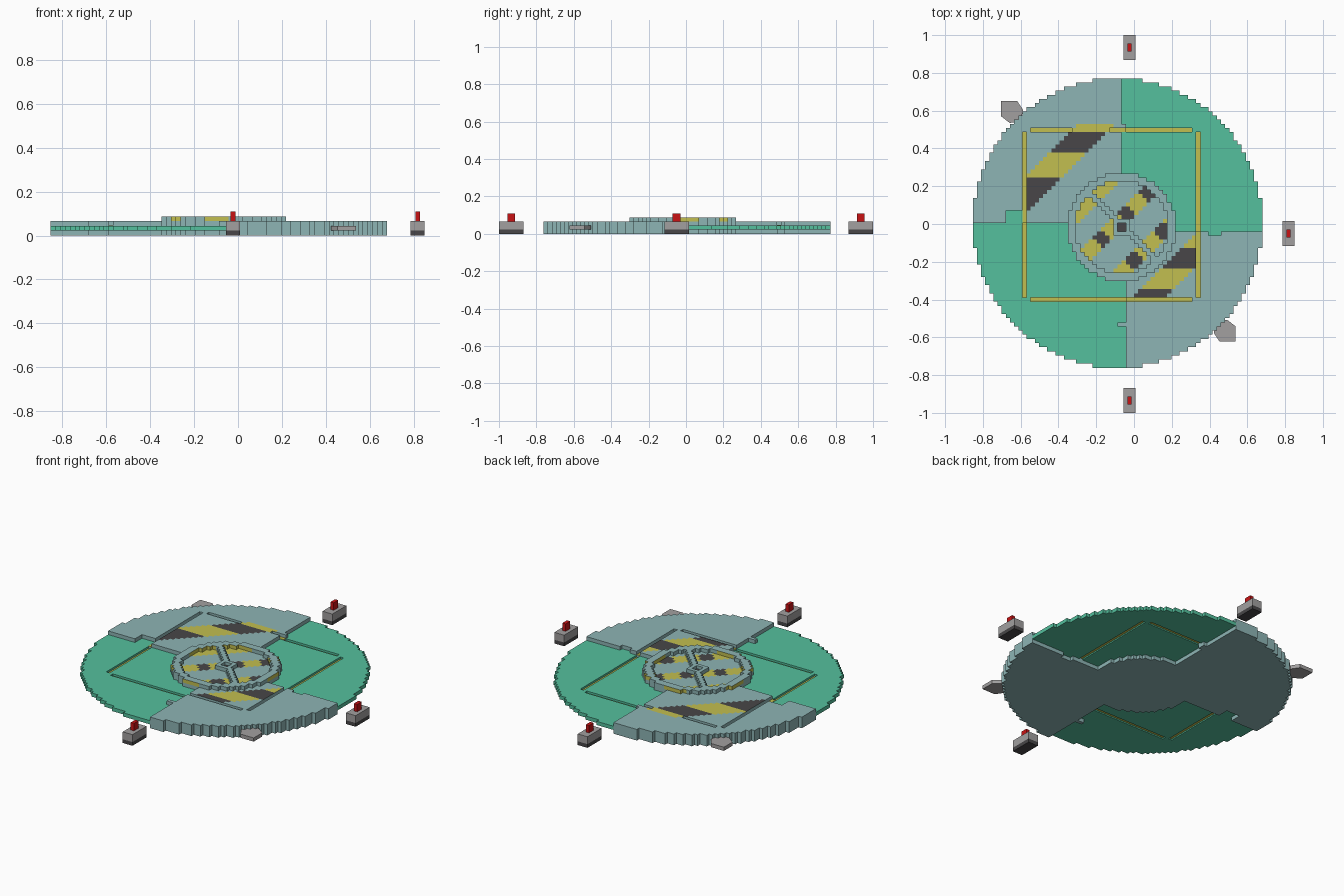
import bpy, bmesh, math

cube = bpy.data.objects.get("Cube")
if cube:
    bpy.data.objects.remove(cube, do_unlink=True)

V = 0.0219                 # block size
CX, CY = -0.087, 0.005     # disc centre
N = 35                     # disc radius in blocks

PALETTE = [
    ("teal_metal", (0.27, 0.46, 0.46)),
    ("green_panel", (0.09, 0.53, 0.34)),
    ("hazard_yellow", (0.54, 0.52, 0.08)),
    ("charcoal", (0.065, 0.062, 0.065)),
    ("stone_grey", (0.36, 0.35, 0.35)),
    ("lamp_red", (0.58, 0.006, 0.007)),
]
TEAL, GREEN, YELLOW, DARK, GREY, RED = range(6)
MATS = []
for name, rgb in PALETTE:
    m = bpy.data.materials.new(name)
    m.use_nodes = True
    m.diffuse_color = (*rgb, 1)
    m.node_tree.nodes["Principled BSDF"].inputs["Base Color"].default_value = (*rgb, 1)
    MATS.append(m)


def finish(name, bm):
    me = bpy.data.meshes.new(name)
    bm.to_mesh(me)
    bm.free()
    for m in MATS:
        me.materials.append(m)
    ob = bpy.data.objects.new(name, me)
    bpy.context.collection.objects.link(ob)
    return ob


def blocks(name, cells, paint, z0=0.0, dz=V):
    """Skin a set of (i, j, k) blocks; paint(x, y, k, normal) picks the colour."""
    bm = bmesh.new()
    verts = {}

    def vert(p):
        if p not in verts:
            verts[p] = bm.verts.new((CX + p[0] * V, CY + p[1] * V, z0 + p[2] * dz))
        return verts[p]

    for c in cells:
        x, y = CX + (c[0] + .5) * V, CY + (c[1] + .5) * V
        for axis in range(3):
            for side in (0, 1):
                n = [0, 0, 0]
                n[axis] = 2 * side - 1
                if (c[0] + n[0], c[1] + n[1], c[2] + n[2]) in cells:
                    continue
                a, b = (axis + 1) % 3, (axis + 2) % 3
                loop = []
                for da, db in ((0, 0), (1, 0), (1, 1), (0, 1)):
                    p = list(c)
                    p[axis] += side
                    p[a] += da
                    p[b] += db
                    loop.append(vert(tuple(p)))
                f = bm.faces.new(loop if side else loop[::-1])
                f.material_index = paint(x, y, c[2], n)
    return finish(name, bm)


def box(name, centre, size, mat):
    bm = bmesh.new()
    bmesh.ops.create_cube(bm, size=1)
    for v in bm.verts:
        v.co = [centre[i] + v.co[i] * size[i] for i in range(3)]
    for f in bm.faces:
        f.material_index = mat
    return finish(name, bm)


def plain(mat):
    return lambda x, y, k, n: mat


# Layout rules: which quadrant a point belongs to, with interlocking tabs
def quadrant(x, y):
    if x < (-.04 if .48 < y < .53 else -.075) and y > (.06 if -.685 < x < -.6 else 0):
        return "back_teal"
    if x > (-.095 if -.55 < y < -.51 else -.05) and y < (-.07 if .39 < x < .47 else -.03):
        return "front_teal"
    return "back_green" if x + y > -.1 else "front_green"


def hub_r(i, j):
    return math.hypot(i + .5 - 1, j + .5 + 1)


def on_frame(x, y):
    dx, dy = abs(x + .12), abs(y - .055)
    corner = dx > .435 and dy > .435
    return abs(max(dx, dy) - .452) < V * .5 and not corner


# Hazard bands painted on the raised quadrants
def teal_paint(x, y, k, n):
    if n[2] < 1 or k < 2:
        return TEAL
    d = y - x
    if .62 < d < .82 and x > -.565 and y < .525:
        return DARK if y < .24 or .37 < y < .495 else YELLOW
    if -.56 < d < -.37 and x < .335 and y > -.385:
        return DARK if y < -.345 or -.225 < y < -.135 else YELLOW
    return TEAL


# Diagonal stripes on the hub
HUB_BANDS = ((.35, ()), (.09, (-.25, .02, .25)), (-.19, (-.19, .12)))


def hub_paint(x, y, k, n):
    if n[2] < 0 or k < 2 or (k == 2 and n[2] == 0):
        return TEAL
    for d, darks in HUB_BANDS:
        if abs(y - x - d) < .055:
            return DARK if n[2] and any(abs(x + y - s) < .05 for s in darks) else YELLOW
    return TEAL


def rim_paint(x, y, k, n):
    return TEAL if n[2] else hub_paint(x, y, k, n)


# Sort the disc columns into parts
parts = {q: set() for q in ("back_teal", "front_teal", "back_green", "front_green")}
hub, rim, line_low, line_high = set(), set(), set(), set()
for i in range(-N, N):
    for j in range(-N, N):
        if math.hypot(i + .5, j + .5) > N:
            continue
        x, y = CX + (i + .5) * V, CY + (j + .5) * V
        r = hub_r(i, j)
        if r <= 13.1:
            hub.update((i, j, k) for k in range(3))
            if r > 11.3:
                rim.add((i, j, 3))
            continue
        q = quadrant(x, y)
        line = on_frame(x, y)
        if q.endswith("green"):
            if line:
                line_low.add((i, j, 0))
            else:
                parts[q].add((i, j, 1))
        else:
            line = line and teal_paint(x, y, 2, (0, 0, 1)) == TEAL
            parts[q].update((i, j, k) for k in range(2 if line else 3))
            if line:
                line_high.add((i, j, 0))

for q, cells in parts.items():
    blocks(q + "_quadrant", cells, plain(GREEN) if q.endswith("green") else teal_paint)
blocks("hub_base", hub, hub_paint)
blocks("hub_rim", rim, rim_paint)

# Square guide line, sunk into the panels
blocks("guide_line_low", line_low, plain(YELLOW), 0.029, 0.003)
blocks("guide_line_high", line_high, plain(YELLOW), 2 * V, 0.003)

# Diagonal spoke and centre socket
spoke, socket = set(), set()
for a in range(-11, 11):
    for b in range(-11, 11):
        i, j = a + 1, b - 1
        if max(abs(a + .5), abs(b + .5)) < 2:
            if max(abs(a + .5), abs(b + .5)) > 1:
                socket.add((i, j, 3))
        elif a + b in (-1, 0) and hub_r(i, j) <= 11.3:
            spoke.add((i, j, 3))
blocks("hub_spoke", spoke, plain(TEAL))
blocks("hub_socket", socket, plain(TEAL))
box("socket_floor", (CX + V, CY - V, 3 * V + .002), (2 * V, 2 * V, .004), DARK)

# Three marker lamps around the disc
for name, x, y in (("front", -.023, -.934), ("back", -.023, .934), ("right", .819, -.05)):
    box(name + "_lamp_foot", (x, y, V / 2), (.064, .131, V), DARK)
    box(name + "_lamp_body", (x, y, 2 * V), (.064, .131, 2 * V), GREY)
    box(name + "_lamp_light", (x, y, 4 * V), (.021, .042, 2 * V), RED)

# Grey lugs on the rim, pointing outward along the diagonal
LUG = ((-.055, .055), (-.055, -.025), (-.01, -.06), (.05, -.05), (.06, .01), (.03, .055))
for name, cx, cy, s in (("back_lug", -.648, .595, 1), ("front_lug", .483, -.567, -1)):
    bm = bmesh.new()
    f = bm.faces.new([bm.verts.new((cx + s * px, cy + s * py, V)) for px, py in LUG])
    top = bmesh.ops.extrude_face_region(bm, geom=[f])["geom"]
    for v in top:
        if isinstance(v, bmesh.types.BMVert):
            v.co.z = 2 * V
    bmesh.ops.recalc_face_normals(bm, faces=bm.faces)
    for f in bm.faces:
        f.material_index = GREY
    finish(name, bm)
